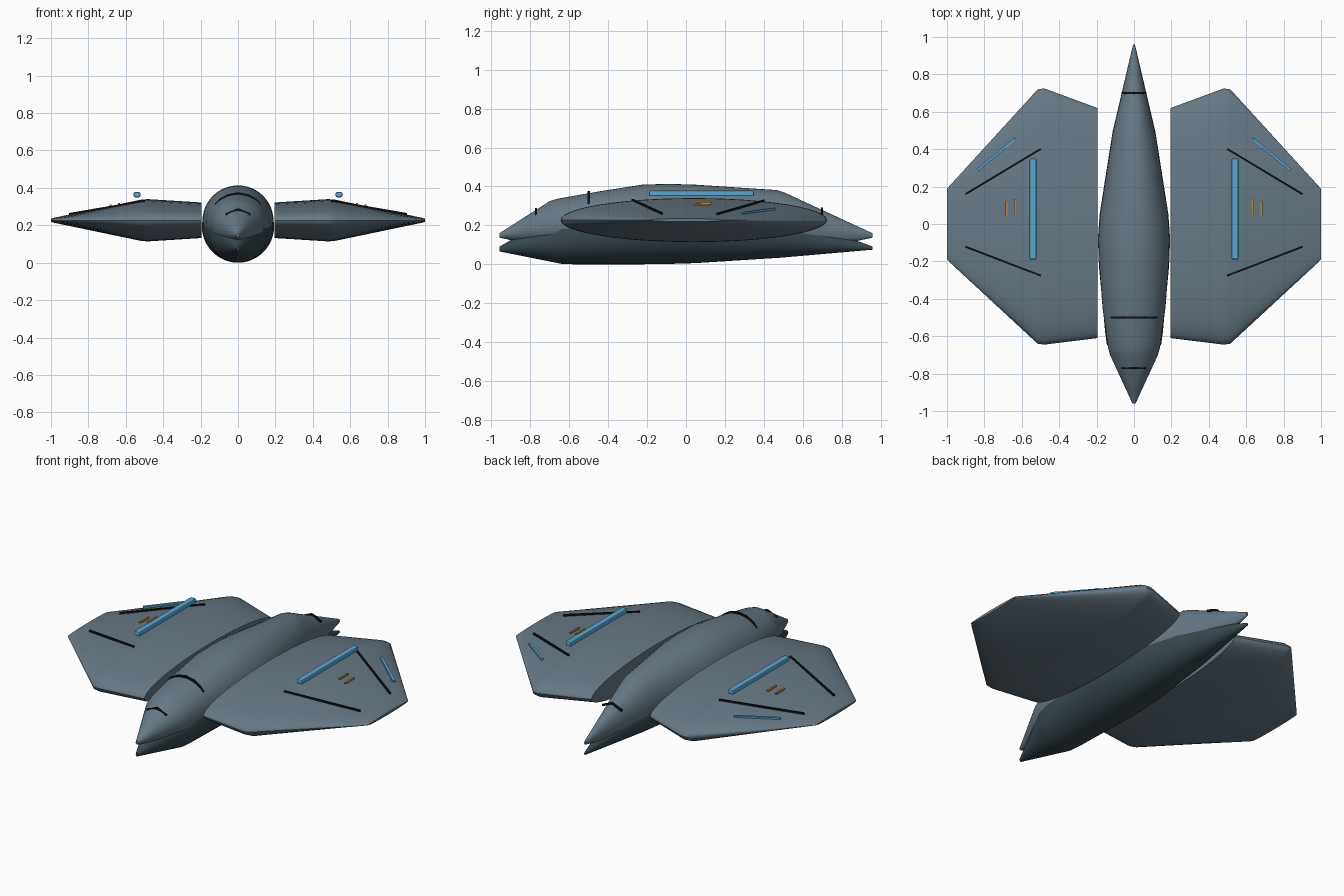
import bpy, bmesh, math
from mathutils import Vector, Matrix

if "Cube" in bpy.data.objects:
    bpy.data.objects.remove(bpy.data.objects["Cube"])


def material(name, rgb):
    m = bpy.data.materials.new(name)
    m.diffuse_color = (*rgb, 1)
    m.use_nodes = True
    m.node_tree.nodes["Principled BSDF"].inputs["Base Color"].default_value = m.diffuse_color
    return m


GREY = material("slate_grey", (0.135, 0.19, 0.235))
DARK = material("dark_slate", (0.04, 0.066, 0.08))
BLACK = material("black", (0.006, 0.007, 0.009))
BLUE = material("sky_blue", (0.10, 0.39, 0.64))
ORANGE = material("amber", (0.50, 0.24, 0.03))


def finish(bm, name, mat, smooth=0):
    bmesh.ops.recalc_face_normals(bm, faces=bm.faces)
    me = bpy.data.meshes.new(name)
    bm.to_mesh(me)
    bm.free()
    me.materials.append(mat)
    ob = bpy.data.objects.new(name, me)
    bpy.context.collection.objects.link(ob)
    if smooth:
        bpy.ops.object.select_all(action='DESELECT')
        ob.select_set(True)
        bpy.context.view_layer.objects.active = ob
        bpy.ops.object.shade_smooth_by_angle(angle=math.radians(smooth))
    return ob


def loft(name, rings, mat, smooth):
    """Skin a list of point rings and cap both ends."""
    bm = bmesh.new()
    loops = [[bm.verts.new(p) for p in r] for r in rings]
    n = len(loops[0])
    for a, b in zip(loops, loops[1:]):
        for i in range(n):
            j = (i + 1) % n
            bm.faces.new((a[i], a[j], b[j], b[i]))
    bm.faces.new(loops[0])
    bm.faces.new(loops[-1])
    return finish(bm, name, mat, smooth)


def bars(name, points, w, h, mat, bevel=0):
    """Thin rectangular strip following a list of points."""
    bm = bmesh.new()
    for p, q in zip(points, points[1:]):
        p, q = Vector(p), Vector(q)
        d = (q - p).normalized()
        side = d.cross(Vector((0, 0, 1)))
        if len(points) > 2:               # strips that wrap the hull
            side = Vector((0, 1, 0))
        side.normalize()
        up = side.cross(d)
        m = Matrix((d, side, up)).transposed().to_4x4()
        m.translation = (p + q) / 2
        bmesh.ops.create_cube(bm, size=1, matrix=m @ Matrix.Diagonal(
            ((q - p).length, w, h, 1)))
    if bevel:
        bmesh.ops.bevel(bm, geom=bm.edges[:], offset=bevel, segments=2,
                        affect='EDGES', profile=0.5)
    return finish(bm, name, mat)


def hull(name, stations, mat, n=48):
    rings = []
    for y, cz, rx, rz in stations:
        rings.append([(rx * math.cos(2 * math.pi * i / n), y,
                       cz + rz * math.sin(2 * math.pi * i / n)) for i in range(n)])
    return loft(name, rings, mat, 40)


# Fuselage: two overlapping spindles (y, centre z, half width, half height)
hull("upper_hull", [(-0.96, 0.148, 0.008, 0.011), (-0.70, 0.203, 0.128, 0.122),
                    (-0.66, 0.207, 0.139, 0.130), (-0.45, 0.217, 0.168, 0.157),
                    (-0.22, 0.223, 0.186, 0.187), (-0.08, 0.223, 0.190, 0.190),
                    (0.05, 0.222, 0.182, 0.187), (0.47, 0.207, 0.117, 0.174),
                    (0.51, 0.204, 0.109, 0.163), (0.96, 0.148, 0.005, 0.011)], GREY)
hull("lower_hull", [(-0.96, 0.078, 0.008, 0.012), (-0.64, 0.138, 0.146, 0.136),
                    (-0.58, 0.146, 0.154, 0.146), (-0.22, 0.187, 0.188, 0.187),
                    (-0.08, 0.193, 0.193, 0.191), (0.05, 0.190, 0.184, 0.184),
                    (0.49, 0.148, 0.115, 0.114), (0.96, 0.083, 0.005, 0.008)], DARK)

# Dark seams wrapping over the fuselage
bars("canopy_seam", [(x, -0.5, z) for x, z in
     [(-.12, .308), (-.095, .337), (-.055, .360), (0, .371),
      (.055, .360), (.095, .337), (.12, .308)]], 0.012, 0.012, BLACK)
for name, y, top in (("nose_seam", -0.77, 0.285), ("tail_seam", 0.70, 0.287)):
    bars(name, [(-.065, y, top - .028), (0, y, top), (.065, y, top - .028)],
         0.010, 0.011, BLACK)

# Wings and their markings, built on both sides
WING = [(0.195, 0.005, 0.615, 0.095), (0.48, 0.040, 0.685, 0.113),
        (0.515, 0.040, 0.680, 0.111), (0.985, 0.0, 0.205, 0.013),
        (1.0, 0.0, 0.188, 0.008)]     # x, centre y, half chord, half thickness
WZ, N = 0.227, 48
for s, side in ((-1, "left"), (1, "right")):
    rings = [[(s * x, cy + hl * math.cos(2 * math.pi * i / N),
               WZ + hz * math.sin(2 * math.pi * i / N)) for i in range(N)]
             for x, cy, hl, hz in WING]
    loft(side + "_wing", rings, GREY, 35)
    bars(side + "_light_bar", [(s * .54, -.19, .364), (s * .54, .35, .364)],
         0.036, 0.028, BLUE, 0.007)
    bars(side + "_rear_panel_line", [(s * .5, .40, .327), (s * .9, .16, .259)],
         0.010, 0.010, BLACK)
    bars(side + "_front_panel_line", [(s * .5, -.275, .330), (s * .9, -.122, .261)],
         0.010, 0.010, BLACK)
    bars(side + "_tip_stripe", [(s * .637, .455, .286), (s * .835, .29, .263)],
         0.014, 0.010, BLUE)
    for k, (x, y, z) in enumerate(((.636, .093, .315), (.682, .082, .306))):
        bars(f"{side}_amber_mark_{k + 1}", [(s * x, y - .041, z), (s * x, y + .041, z)],
             0.011, 0.009, ORANGE)
